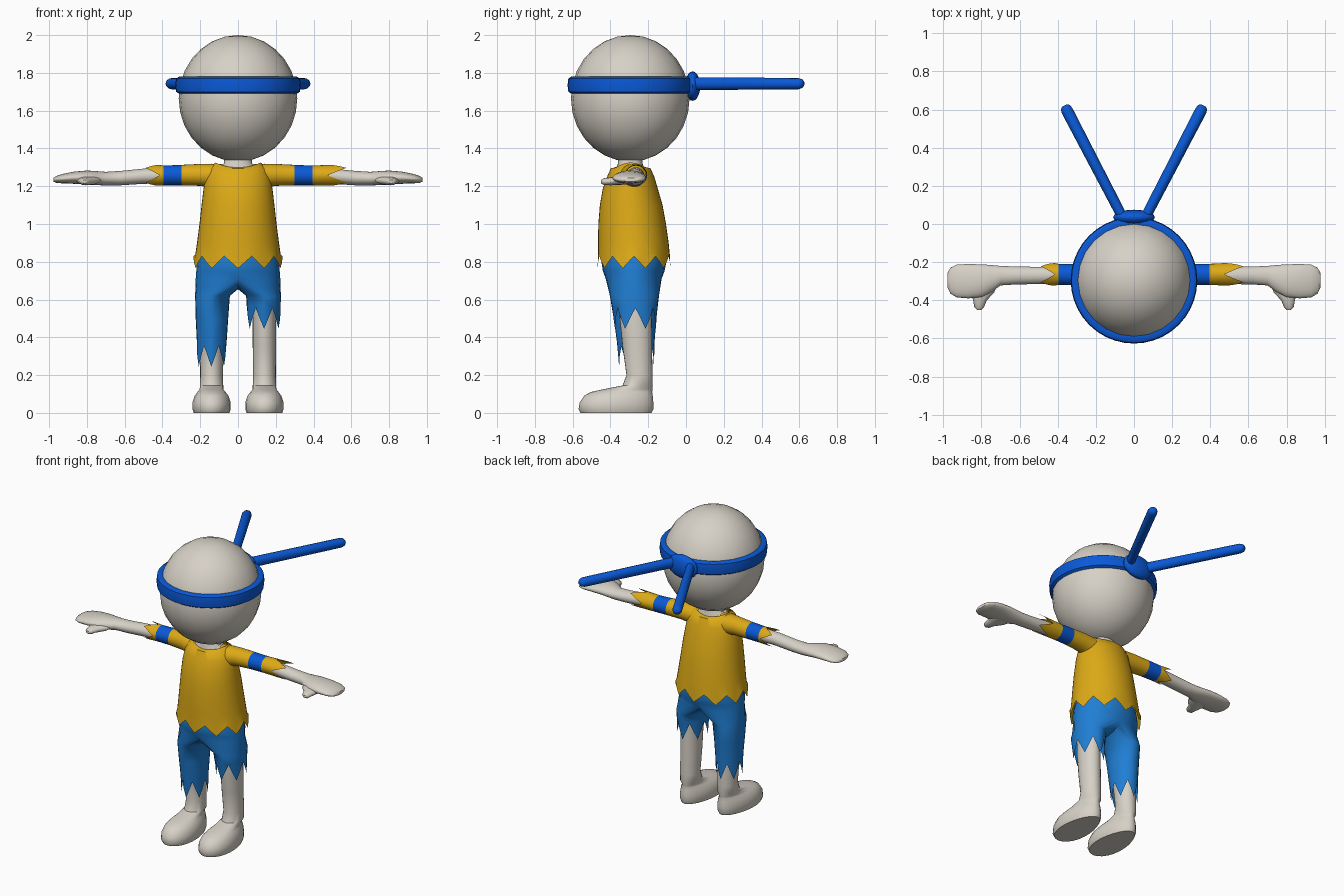
import bpy, bmesh, math


def material(name, rgb):
    m = bpy.data.materials.new(name)
    m.diffuse_color = (*rgb, 1)
    return m


SKIN = material("pale skin", (0.68, 0.64, 0.57))
GOLD = material("gold cloth", (0.72, 0.40, 0.008))
DENIM = material("trouser blue", (0.014, 0.21, 0.66))
BLUE = material("band blue", (0.003, 0.10, 0.68))
CY = -0.295  # depth of the body axis


def finish(name, bm, mats, angle=50):
    bmesh.ops.recalc_face_normals(bm, faces=bm.faces)
    me = bpy.data.meshes.new(name)
    bm.to_mesh(me)
    bm.free()
    for m in mats:
        me.materials.append(m)
    ob = bpy.data.objects.new(name, me)
    bpy.context.collection.objects.link(ob)
    bpy.ops.object.select_all(action='DESELECT')
    ob.select_set(True)
    bpy.context.view_layer.objects.active = ob
    bpy.ops.object.shade_smooth_by_angle(angle=math.radians(angle))
    return ob


def tooth(j, n, teeth):
    """Triangle wave from 0 (tip) to 1 (notch) around a ring."""
    p = (j / n * teeth) % 1
    return 1 - abs(2 * p - 1)


def place(axis, t, a, b):
    return {'x': (t, a, b), 'y': (a, t, b), 'z': (a, b, t)}[axis]


def bridge(bm, r0, r1, mat=0):
    n = len(r0)
    for j in range(n):
        bm.faces.new((r0[j], r0[(j + 1) % n], r1[(j + 1) % n], r1[j])).material_index = mat


def loft(name, rings, mats, axis='z', side=1, n=24, hem=None, caps=(True, True),
         band=None, shape=None):
    """Skin elliptical rings (t, centre a, centre b, radius a, radius b)."""
    bm = bmesh.new()
    prev = None
    for i, (t, ca, cb, ra, rb) in enumerate(rings):
        ring = []
        for j in range(n):
            w = 2 * math.pi * (j + 0.0) / n
            a, b, tt = ca + ra * math.sin(w), cb - rb * math.cos(w), t
            if hem and i == len(rings) - 1:
                tt += hem[1] * tooth(j + hem[2], n, hem[0])
            if shape:
                a, b, tt = shape(i, w, a, b, tt)
            x, y, z = place(axis, tt, a, b)
            ring.append(bm.verts.new((x * side, y, z)))
        if prev:
            bridge(bm, prev, ring, 1 if band == i else 0)
        elif caps[0]:
            bm.faces.new(ring)
        prev = ring
    if caps[1]:
        bm.faces.new(prev)
    return finish(name, bm, mats)


def ball(name, centre, size, mat, u=24, v=14):
    bm = bmesh.new()
    bmesh.ops.create_uvsphere(bm, u_segments=u, v_segments=v, radius=1)
    for p in bm.verts:
        p.co = [c + s * k for c, s, k in zip(centre, size, p.co)]
    return finish(name, bm, [mat])


# head and neck
ball("head", (0, CY, 1.665), (0.314, 0.314, 0.335), SKIN)
loft("neck", [(1.25, 0, CY, 0.12, 0.08), (1.295, 0, CY, 0.115, 0.075),
              (1.32, 0, CY, 0.075, 0.065), (1.40, 0, CY, 0.07, 0.065)], [SKIN])

# headband, knot and two trailing ribbons
loft("headband", [(z, 0, CY, r, r) for z, r in (
    (1.70, 0.29), (1.69, 0.312), (1.70, 0.328), (1.735, 0.332),
    (1.77, 0.328), (1.78, 0.312), (1.775, 0.285))], [BLUE], n=40, caps=(False, False))
ball("headband_knot", (0, 0.035, 1.73), (0.11, 0.04, 0.078), BLUE, 16, 10)
for s, tag in ((1, "left"), (-1, "right")):
    ob = loft(tag + "_ribbon", [(0, 0, 0, 0.027, 0.034), (0.3, 0, 0, 0.029, 0.032),
                                (0.62, 0, 0, 0.031, 0.03), (0.64, 0, 0, 0.026, 0.024),
                                (0.65, 0, 0, 0.014, 0.012)], [BLUE], axis='y', n=12)
    ob.location = (s * 0.065, 0.045, 1.743)
    ob.rotation_euler.z = -s * math.radians(27.5)


# shirt body: the collar dips at front and back, the hem is ragged
def collar(i, w, a, b, t):
    if i == 0:
        t -= 0.026 * math.cos(w) ** 2
    return a, b, t


loft("shirt", [(1.325, 0, -0.293, 0.12, 0.078), (1.295, 0, -0.293, 0.15, 0.105),
               (1.25, 0, -0.293, 0.172, 0.125), (1.19, 0, -0.295, 0.182, 0.145),
               (1.10, 0, -0.29, 0.193, 0.166), (1.00, 0, -0.285, 0.204, 0.179),
               (0.90, 0, -0.279, 0.217, 0.187), (0.84, 0, -0.276, 0.226, 0.19),
               (0.765, 0, -0.275, 0.236, 0.193)],
     [GOLD], n=40, hem=(10, 0.065, 0), caps=(False, False), shape=collar)

# sleeves with arm bands, bare arms, hands and thumbs
for s, tag, tip, notch in ((1, "left", 0.575, 0.10), (-1, "right", 0.49, 0.075)):
    loft(tag + "_sleeve", [(0.08, -0.285, 1.25, 0.075, 0.066), (0.14, -0.28, 1.255, 0.068, 0.064),
                           (0.20, -0.272, 1.26, 0.06, 0.058), (0.30, -0.266, 1.259, 0.056, 0.054),
                           (0.395, -0.264, 1.257, 0.055, 0.052), (tip, -0.264, 1.258, 0.059, 0.055)],
         [GOLD, BLUE], axis='x', side=s, hem=(4, -notch, 3), caps=(False, False), band=4)
    loft(tag + "_arm", [(0.30, -0.266, 1.257, 0.045, 0.043), (0.50, -0.27, 1.253, 0.045, 0.04),
                        (0.62, -0.27, 1.243, 0.047, 0.038), (0.70, -0.271, 1.24, 0.051, 0.036),
                        (0.75, -0.287, 1.243, 0.072, 0.037), (0.80, -0.298, 1.246, 0.086, 0.037),
                        (0.87, -0.30, 1.245, 0.09, 0.032), (0.93, -0.299, 1.24, 0.086, 0.025),
                        (0.963, -0.297, 1.236, 0.068, 0.018), (0.977, -0.295, 1.234, 0.04, 0.01)],
         [SKIN], axis='x', side=s)
    loft(tag + "_thumb", [(-0.31, 0.79, 1.236, 0.075, 0.026), (-0.36, 0.795, 1.23, 0.062, 0.024),
                          (-0.40, 0.808, 1.226, 0.036, 0.021), (-0.435, 0.812, 1.224, 0.026, 0.018),
                          (-0.45, 0.812, 1.224, 0.012, 0.009)],
         [SKIN], axis='y', side=s, n=12)

# trousers: shared waist, split at the crotch into a long and a short ragged leg
N, H = 24, 12
bm = bmesh.new()


def ring_at(z, cx, cy, rx, ry, s=1, hem=None):
    out = []
    for j in range(N):
        w = 2 * math.pi * j / N
        dz = hem * tooth(j, N, 6) if hem else 0
        out.append(bm.verts.new((s * (cx + rx * math.sin(w)), cy - ry * math.cos(w), z + dz)))
    return out


waist = [ring_at(*r) for r in ((0.85, 0, -0.275, 0.205, 0.165), (0.80, 0, -0.276, 0.216, 0.172),
                               (0.75, 0, -0.277, 0.221, 0.163), (0.71, 0, -0.277, 0.224, 0.148))]
for lower, upper in zip(waist, waist[1:]):
    bridge(bm, lower, upper)
base = waist[-1]
crotch = []
for k in range(1, H):
    u = k / H
    y = base[H].co.y * (1 - u) + base[0].co.y * u
    crotch.append(bm.verts.new((0, y, 0.71 - 0.055 * math.sin(math.pi * u) ** 0.6)))
for s, legs, hem in (
        (1, [(0.62, 0.135, -0.273, 0.092, 0.13), (0.57, 0.136, -0.272, 0.09, 0.121),
             (0.445, 0.138, -0.268, 0.088, 0.108)], 0.11),
        (-1, [(0.62, 0.135, -0.273, 0.092, 0.13), (0.50, 0.138, -0.27, 0.086, 0.113),
              (0.38, 0.139, -0.266, 0.079, 0.1), (0.245, 0.141, -0.262, 0.077, 0.092)], 0.11)):
    outer = base[:H + 1] if s == 1 else [base[-j % N] for j in range(H + 1)]
    prev = outer + crotch
    for i, leg in enumerate(legs):
        ring = ring_at(*leg, s, hem if i == len(legs) - 1 else None)
        bridge(bm, prev, ring)
        prev = ring
finish("trousers", bm, [DENIM])


# bare legs flowing into flat-soled feet, narrower at the heel
def heel_taper(i, w, a, b, t):
    if i < 6:
        a = 0.14 + (a - 0.14) * (0.87 + 0.13 * math.cos(w))
    return a, b, t


for s, tag in ((1, "left"), (-1, "right")):
    loft(tag + "_leg", [(0, 0.14, -0.37, 0.108, 0.188), (0.02, 0.14, -0.371, 0.116, 0.198),
                        (0.055, 0.14, -0.368, 0.116, 0.195), (0.09, 0.14, -0.358, 0.103, 0.182),
                        (0.11, 0.14, -0.342, 0.086, 0.163), (0.124, 0.14, -0.31, 0.072, 0.132),
                        (0.145, 0.14, -0.256, 0.062, 0.08), (0.20, 0.14, -0.246, 0.06, 0.069),
                        (0.35, 0.14, -0.258, 0.062, 0.078), (0.50, 0.14, -0.266, 0.062, 0.085),
                        (0.62, 0.138, -0.27, 0.06, 0.085)],
         [SKIN], side=s, shape=heel_taper)
